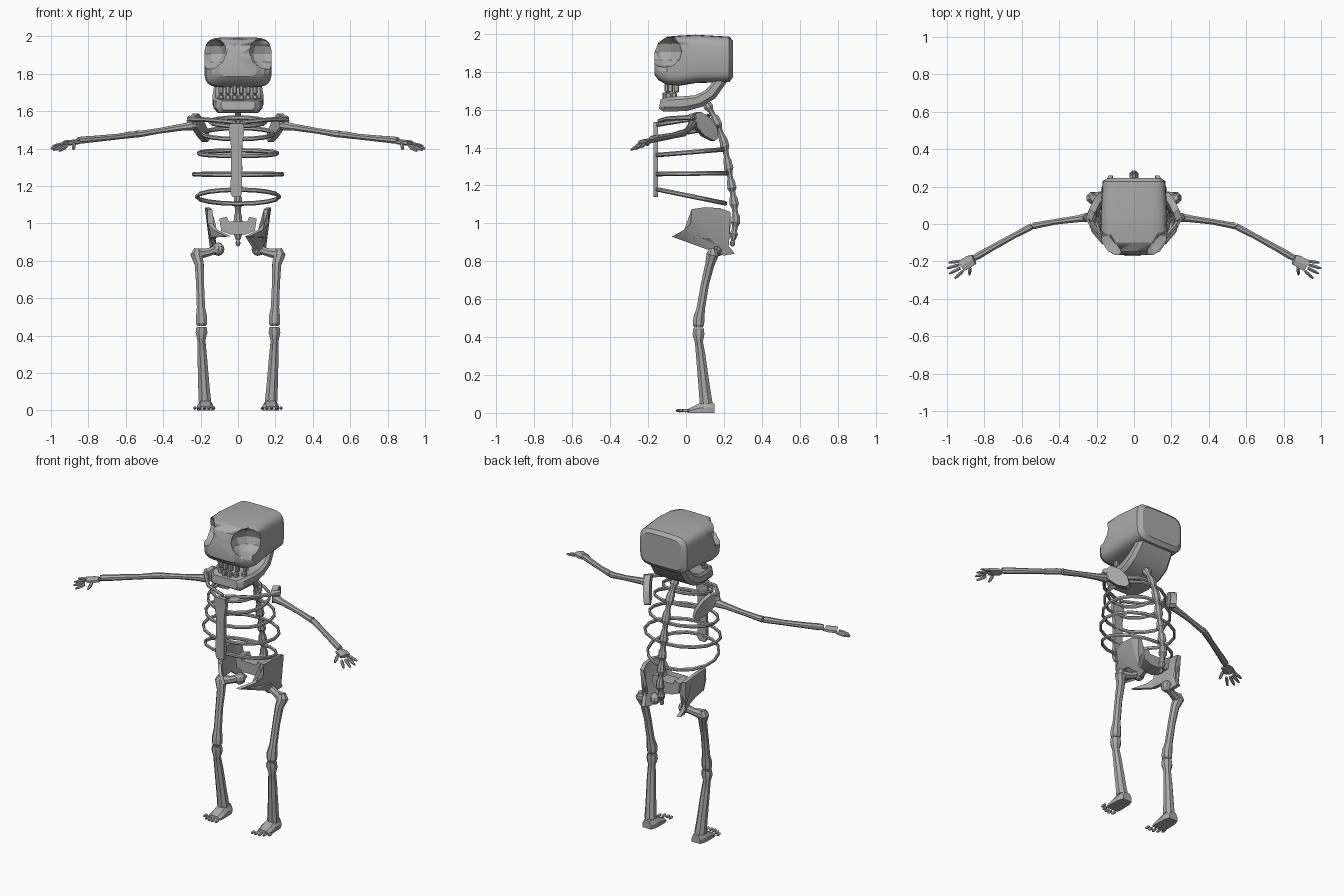
import bpy, bmesh, math
from mathutils import Vector

if "Cube" in bpy.data.objects:
    bpy.data.objects.remove(bpy.data.objects["Cube"])

bone = bpy.data.materials.new("bone_grey")
bone.diffuse_color = (0.4, 0.4, 0.4, 1)
bone.use_nodes = True
bone.node_tree.nodes["Principled BSDF"].inputs["Base Color"].default_value = bone.diffuse_color


def finish(name, bm, angle=25):
    bmesh.ops.recalc_face_normals(bm, faces=bm.faces[:])
    me = bpy.data.meshes.new(name)
    bm.to_mesh(me)
    bm.free()
    me.materials.append(bone)
    ob = bpy.data.objects.new(name, me)
    bpy.context.collection.objects.link(ob)
    bpy.ops.object.select_all(action='DESELECT')
    bpy.context.view_layer.objects.active = ob
    ob.select_set(True)
    bpy.ops.object.shade_smooth_by_angle(angle=math.radians(angle))
    return ob


def loft(name, rings, closed=False):
    """Skin a list of equal-sized point rings."""
    bm = bmesh.new()
    vs = [[bm.verts.new(p) for p in r] for r in rings]
    n = len(vs[0])
    for i in range(len(vs) if closed else len(vs) - 1):
        a, b = vs[i], vs[(i + 1) % len(vs)]
        for k in range(n):
            bm.faces.new((a[k], a[(k + 1) % n], b[(k + 1) % n], b[k]))
    if not closed:
        bm.faces.new(vs[0])
        bm.faces.new(vs[-1])
    return finish(name, bm)


def tube(name, pts, sides=8, flat=1.0, closed=False):
    """Tube through (x, y, z, radius); flat scales the sideways radius."""
    ps = [Vector(p[:3]) for p in pts]
    n, rings = len(ps), []
    for i, p in enumerate(ps):
        if closed:
            t = ps[(i + 1) % n] - ps[i - 1]
        else:
            t = ps[min(i + 1, n - 1)] - ps[max(i - 1, 0)]
        t.normalize()
        whole = ps[-1] - ps[0]
        upright = not closed and abs(whole.z) > 0.7 * whole.length
        a = t.cross(Vector((0, 1, 0) if upright else (0, 0, 1))).normalized()
        b = t.cross(a)
        r = pts[i][3]
        rings.append([p + a * r * flat * math.cos(q) + b * r * math.sin(q)
                      for q in (2 * math.pi * (k + .5) / sides for k in range(sides))])
    return loft(name, rings, closed)


def box(name, c, size, bevel=0.006):
    bm = bmesh.new()
    bmesh.ops.create_cube(bm, size=1)
    for v in bm.verts:
        v.co = Vector([c[i] + v.co[i] * size[i] for i in range(3)])
    bmesh.ops.bevel(bm, geom=bm.edges[:], offset=bevel, segments=1, affect='EDGES')
    return finish(name, bm)


def ball(name, c, size):
    bm = bmesh.new()
    bmesh.ops.create_uvsphere(bm, u_segments=10, v_segments=6, radius=1)
    for v in bm.verts:
        v.co = Vector([c[i] + v.co[i] * size[i] for i in range(3)])
    return finish(name, bm)


def plate(name, pts, offset):
    """Closed thin plate from an outline, thickened along an offset vector."""
    o = Vector(offset) / 2
    bm = bmesh.new()
    a = [bm.verts.new(Vector(p) - o) for p in pts]
    b = [bm.verts.new(Vector(p) + o) for p in pts]
    n = len(a)
    for k in range(n):
        bm.faces.new((a[k], a[(k + 1) % n], b[(k + 1) % n], b[k]))
    caps = [bm.faces.new(a), bm.faces.new(b)]
    bmesh.ops.triangulate(bm, faces=caps)
    return finish(name, bm, 35)


def superellipse(y, hx, z0, z1, e=0.42, n=28):
    out = []
    for k in range(n):
        c, s = math.cos(2 * math.pi * k / n), math.sin(2 * math.pi * k / n)
        out.append((hx * math.copysign(abs(c) ** e, c), y,
                    (z0 + z1) / 2 + (z1 - z0) / 2 * math.copysign(abs(s) ** e, s)))
    return out


# skull with scooped eye sockets
skull = loft("skull", [superellipse(*s) for s in (
    (.247, .14, 1.77, 1.965), (.228, .168, 1.745, 1.985), (.05, .178, 1.74, 1.995),
    (-.04, .18, 1.725, 1.99), (-.1, .172, 1.73, 1.985), (-.145, .14, 1.755, 1.955),
    (-.167, .1, 1.785, 1.9))])
for s in (1, -1):
    cutter = ball("socket_cutter", (s * .142, -.11, 1.905), (.1, .1, .085))
    mod = skull.modifiers.new("socket", 'BOOLEAN')
    mod.operation, mod.object, mod.solver = 'DIFFERENCE', cutter, 'EXACT'
    bpy.context.view_layer.objects.active = skull
    bpy.ops.object.modifier_move_to_index(modifier="socket", index=0)
    bpy.ops.object.modifier_apply(modifier="socket")
    bpy.data.objects.remove(cutter)

# jaw: sections from chin back up to the skull
jaw = [(-.142, 1.605, -.135, 1.655, .09), (-.12, 1.59, -.1, 1.665, .115), (0, 1.592, -.02, 1.67, .13),
       (.085, 1.615, .045, 1.675, .135), (.155, 1.66, .10, 1.70, .135), (.215, 1.745, .15, 1.755, .125)]
loft("jaw", [[(-w * .85, y0, z0), (w * .85, y0, z0), (w, y0 * .7 + y1 * .3, z0 * .7 + z1 * .3),
              (w, y0 * .2 + y1 * .8, z0 * .2 + z1 * .8), (w * .9, y1, z1), (-w * .9, y1, z1),
              (-w, y0 * .2 + y1 * .8, z0 * .2 + z1 * .8), (-w, y0 * .7 + y1 * .3, z0 * .7 + z1 * .3)]
             for y0, z0, y1, z1, w in jaw])

# teeth
for i in range(6):
    x = (i - 2.5) * .036
    d = .6 * x * x / .1
    box("upper_tooth", (x, -.1 + d, 1.715), (.026, .03, .05))
    box("lower_tooth", (x, -.112 + d, 1.673), (.028, .03, .034))

# spine with vertebra bulges, and tailbone
path = [(.11, 1.63), (.16, 1.54), (.2, 1.43), (.222, 1.31), (.24, 1.2), (.252, 1.12), (.264, 1.02), (.25, .93)]
pts = []
for (y, z), (y2, z2) in zip(path, path[1:]):
    for f, r in ((0, .024), (.18, .027), (.4, .016), (.65, .016), (.85, .024)):
        pts.append((0, y + (y2 - y) * f, z + (z2 - z) * f, r))
tube("spine", pts + [(0, .25, .93, .02), (0, .25, .91, .012)], 8)
ball("tailbone", (0, .245, .895), (.014, .014, .018))

# ribs: front z, back y, back z, half width
for fz, by, bz, w in ((1.52, .12, 1.565, .15), (1.45, .17, 1.51, .19), (1.36, .2, 1.39, .213),
                      (1.26, .22, 1.265, .238), (1.18, .21, 1.105, .222)):
    ring = []
    for k in range(16):
        f = (1 - math.cos(2 * math.pi * k / 16)) / 2
        ring.append((w * math.sin(2 * math.pi * k / 16), -.155 + (by + .155) * f, fz + (bz - fz) * f, .012))
    tube("rib", ring, 6, .7, closed=True)

# breastbone
plate("breastbone", [(-.045, -.16, 1.535), (.027, -.16, 1.535), (.034, -.16, 1.50), (.02, -.16, 1.40),
                     (.022, -.16, 1.16), (.01, -.16, 1.14), (-.028, -.16, 1.14), (-.04, -.16, 1.16),
                     (-.036, -.16, 1.40), (-.05, -.16, 1.50)], (0, .024, 0))

# sacrum
plate("sacrum", [(-.1, .16, 1.025), (-.06, .16, 1.035), (-.05, .16, 1.01), (.05, .16, 1.01), (.06, .16, 1.035),
                 (.1, .16, 1.025), (.09, .16, .96), (.04, .16, .94), (-.04, .16, .94), (-.09, .16, .96)], (0, .09, 0))

for s in (1, -1):
    def m(pts):
        return [(s * p[0],) + tuple(p[1:]) for p in pts]

    # shoulder girdle
    tube("collarbone", m([(.01, -.14, 1.54, .012), (.14, -.1, 1.553, .011),
                          (.22, -.01, 1.557, .013), (.262, .05, 1.56, .016)]), 6)
    plate("shoulder_blade", m([(.24, .025, 1.575), (.225, .07, 1.588), (.2, .12, 1.555), (.175, .155, 1.50),
                               (.165, .16, 1.45), (.175, .14, 1.435), (.2, .09, 1.46), (.235, .045, 1.51),
                               (.26, .02, 1.55)]), (s * .03, .022, 0))
    # hip bone
    plate("hip_bone", m([(.15, .03, 1.075), (.165, .1, 1.085), (.165, .18, 1.08), (.15, .235, 1.06),
                         (.13, .235, .99), (.13, .215, .92), (.14, .225, .88), (.125, .258, .84),
                         (.115, .2, .83), (.125, .17, .88), (.14, .12, .92), (.13, .02, .925),
                         (.05, -.075, .93), (.12, -.01, .965), (.15, .025, 1.0)]), (s * .024, 0, 0))
    # arm
    tube("upper_arm", m([(.23, .04, 1.522, .02), (.25, .035, 1.521, .026), (.3, .028, 1.514, .02),
                         (.42, .012, 1.495, .016), (.51, -.005, 1.48, .018), (.54, -.01, 1.477, .02)]), 8)
    tube("forearm", m([(.545, -.012, 1.476, .018), (.57, -.025, 1.474, .019), (.64, -.062, 1.464, .016),
                       (.76, -.128, 1.452, .018), (.83, -.168, 1.446, .02), (.855, -.182, 1.443, .017)]), 8)
    # hand
    tube("palm", m([(.855, -.19, 1.44, .03), (.88, -.2, 1.435, .036), (.92, -.222, 1.425, .036)]), 6, 1.0) \
        .scale = (1, 1, 1)
    palm = bpy.context.object
    for v in palm.data.vertices:
        v.co.z = 1.432 + (v.co.z - 1.432) * .4
    for a, b in (((.93, -.198, 1.425), (.992, -.207, 1.412)), ((.935, -.218, 1.42), (1.0, -.237, 1.4)),
                 ((.93, -.236, 1.415), (.987, -.265, 1.392)), ((.915, -.252, 1.412), (.957, -.29, 1.387)),
                 ((.876, -.235, 1.428), (.88, -.272, 1.395))):
        A, B = Vector(a), Vector(b)
        tube("finger", m([(*A.lerp(B, f), r) for f, r in ((0, .008), (.3, .01), (.7, .009), (1, .005))]), 6)
    # thigh bone with hip ball
    ball("hip_joint", (s * .105, .17, .862), (.034, .034, .036))
    tube("thigh_neck", m([(.105, .17, .865, .026), (.16, .155, .845, .022), (.215, .14, .835, .032)]), 8)
    tube("thigh_bone", m([(.215, .142, .862, .022), (.222, .14, .835, .034), (.207, .125, .78, .026),
                          (.203, .1, .68, .023), (.198, .078, .55, .024), (.195, .068, .5, .032),
                          (.195, .066, .465, .032), (.195, .066, .45, .024)]), 8)
    # shin
    tube("shin_bone", m([(.195, .066, .445, .03), (.195, .066, .415, .034), (.196, .068, .375, .023),
                         (.192, .078, .3, .027), (.182, .098, .12, .033), (.178, .106, .05, .037)]), 8)
    # foot and toes
    loft("foot", [m([(.175 - w, y, 0), (.175 + w, y, 0), (.175 + w, y, h * .5), (.175 + w * .6, y, h),
                     (.175 - w * .6, y, h), (.175 - w, y, h * .5)])
                  for y, w, h in ((.15, .03, .05), (.12, .042, .055), (.07, .044, .05), (.03, .045, .03), (.008, .04, .02))])
    for i in range(5):
        x = .13 + i * .025
        ball("toe", (s * x, -.035 + .006 * (i - 1) ** 2 * .6, .012), (.009, .02, .009))
